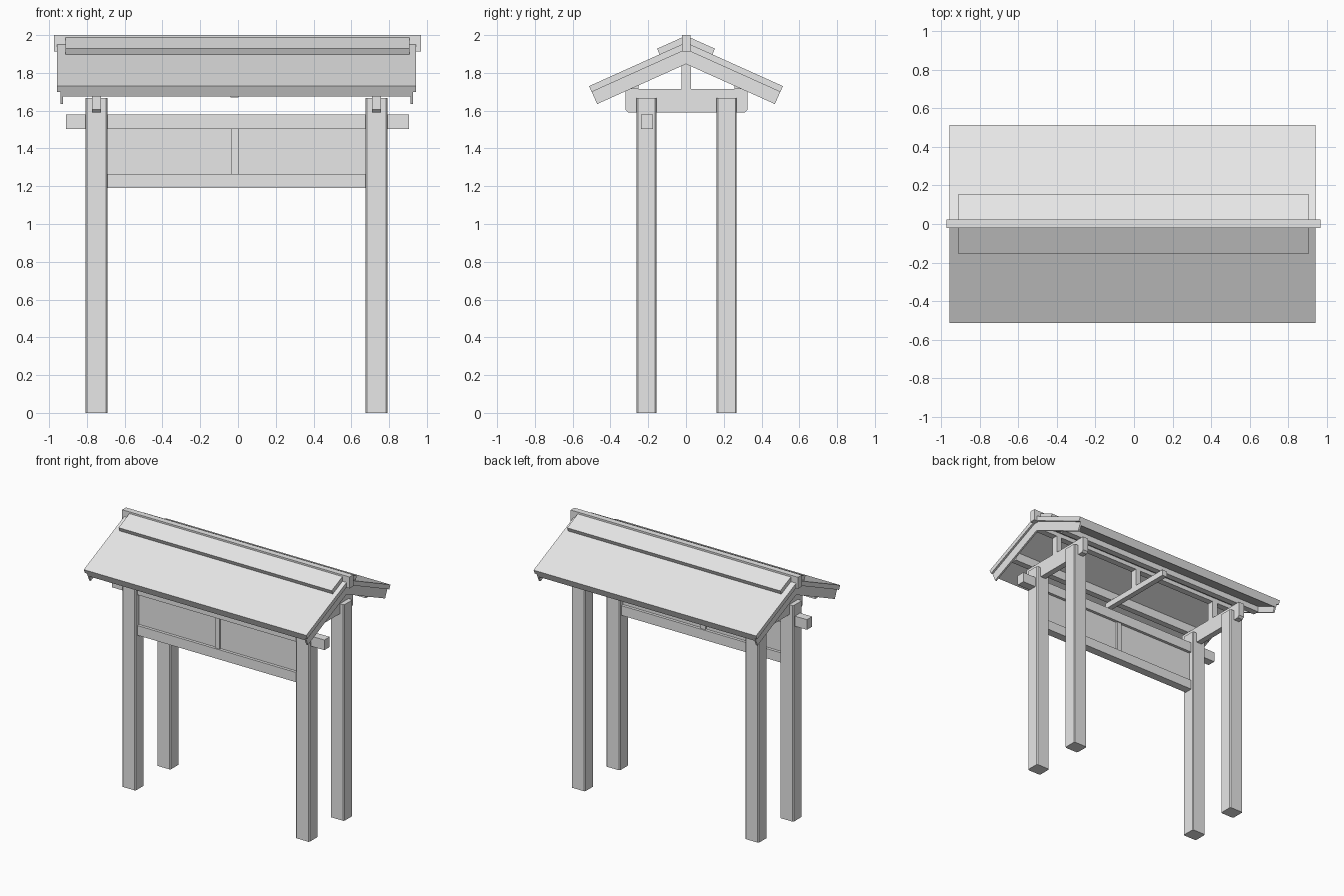
import bpy
import bmesh
from math import atan, sin, cos

cube = bpy.data.objects.get("Cube")
if cube:
    bpy.data.objects.remove(cube, do_unlink=True)

grey = bpy.data.materials.new("plain_grey")
grey.use_nodes = True
colour = (0.8, 0.8, 0.8, 1)
grey.diffuse_color = colour
grey.node_tree.nodes["Principled BSDF"].inputs["Base Color"].default_value = colour

PITCH = atan(0.45)
EAVE_Y, EAVE_Z = 0.513, 1.73
MID_X = -0.008           # centre line of the frame
POST_X = 0.741           # post offset from the centre line


def prism(name, profile, x0, x1):
    """Extrude a (y, z) outline along x."""
    bm = bmesh.new()
    face = bm.faces.new([bm.verts.new((x0, y, z)) for y, z in profile])
    moved = bmesh.ops.extrude_face_region(bm, geom=[face])["geom"]
    verts = [v for v in moved if isinstance(v, bmesh.types.BMVert)]
    bmesh.ops.translate(bm, vec=(x1 - x0, 0, 0), verts=verts)
    bmesh.ops.recalc_face_normals(bm, faces=bm.faces)
    mesh = bpy.data.meshes.new(name)
    bm.to_mesh(mesh)
    bm.free()
    mesh.materials.append(grey)
    obj = bpy.data.objects.new(name, mesh)
    bpy.context.collection.objects.link(obj)
    return obj


def box(name, x0, x1, y0, y1, z0, z1):
    return prism(name, [(y0, z0), (y1, z0), (y1, z1), (y0, z1)], x0, x1)


def gable(name, y, z, thick, x0, x1):
    """Two sloping boards meeting at the ridge; (y, z) is the top eave edge."""
    apex = z + y * 0.45
    low_y, low_z = y - thick * sin(PITCH), z - thick * cos(PITCH)
    low_apex = apex - thick / cos(PITCH)
    return prism(name, [(-y, z), (0, apex), (y, z),
                        (low_y, low_z), (0, low_apex), (-low_y, low_z)], x0, x1)


# Roof covering, ridge cover and ridge cap
ROOF_T = 0.034
gable("roof_covering", EAVE_Y, EAVE_Z, ROOF_T, -0.957, 0.942)
gable("ridge_cover", 0.153, 1.928, ROOF_T, -0.912, 0.907)
box("ridge_cap", -0.973, 0.968, -0.022, 0.024, 1.912, 2.0)

# Deck and bargeboards directly under the covering
under_y = EAVE_Y - ROOF_T * sin(PITCH)
under_z = EAVE_Z - ROOF_T * cos(PITCH)
gable("roof_deck", under_y, under_z, 0.025, -0.926, 0.912)
gable("right_bargeboard", under_y, under_z, 0.07, -0.94, -0.926)
gable("left_bargeboard", under_y, under_z, 0.07, 0.912, 0.926)

# Purlins
box("ridge_purlin", -0.926, 0.912, -0.024, 0.026, 1.852, 1.91)
for side, y in (("front", -0.275), ("back", 0.28)):
    box(side + "_purlin", -0.926, 0.912, y - 0.024, y + 0.024, 1.715, 1.785)

# Posts with chamfered edges, cross ties and king posts
for side, sx in (("right", -1), ("left", 1)):
    x = MID_X + sx * POST_X
    for end, y in (("front", -0.209), ("back", 0.215)):
        post = box(f"{end}_{side}_post", x - 0.058, x + 0.058,
                   y - 0.053, y + 0.053, 0, 1.667)
        bevel = post.modifiers.new("chamfer", "BEVEL")
        bevel.width = 0.007
        bevel.segments = 1
        bevel.limit_method = "WEIGHT"
        weights = post.data.attributes.new("bevel_weight_edge", "FLOAT", "EDGE")
        for edge in post.data.edges:
            a, b = (post.data.vertices[i].co for i in edge.vertices)
            weights.data[edge.index].value = float(abs(a.z - b.z) > 1)
    prism(side + "_cross_tie",
          [(-0.32, 1.715), (-0.32, 1.605), (-0.305, 1.59),
           (0.31, 1.59), (0.325, 1.605), (0.325, 1.715)], x - 0.023, x + 0.023)
    box(side + "_king_post", x - 0.023, x + 0.023, -0.024, 0.026, 1.715, 1.86)

box("middle_cross_tie", MID_X - 0.031, MID_X + 0.011, -0.32, 0.325, 1.67, 1.716)
box("middle_king_post", MID_X - 0.031, MID_X + 0.011, -0.024, 0.026, 1.716, 1.86)

# Front sign board: rails, mullion and thin panel
inner = POST_X - 0.055
box("top_rail", -0.91, 0.905, -0.239, -0.175, 1.502, 1.58)
box("bottom_rail", MID_X - inner, MID_X + inner, -0.239, -0.175, 1.19, 1.265)
box("board_mullion", MID_X - 0.028, MID_X + 0.012, -0.23, -0.184, 1.265, 1.502)
box("board_panel", MID_X - inner, MID_X + inner, -0.217, -0.197, 1.265, 1.502)
